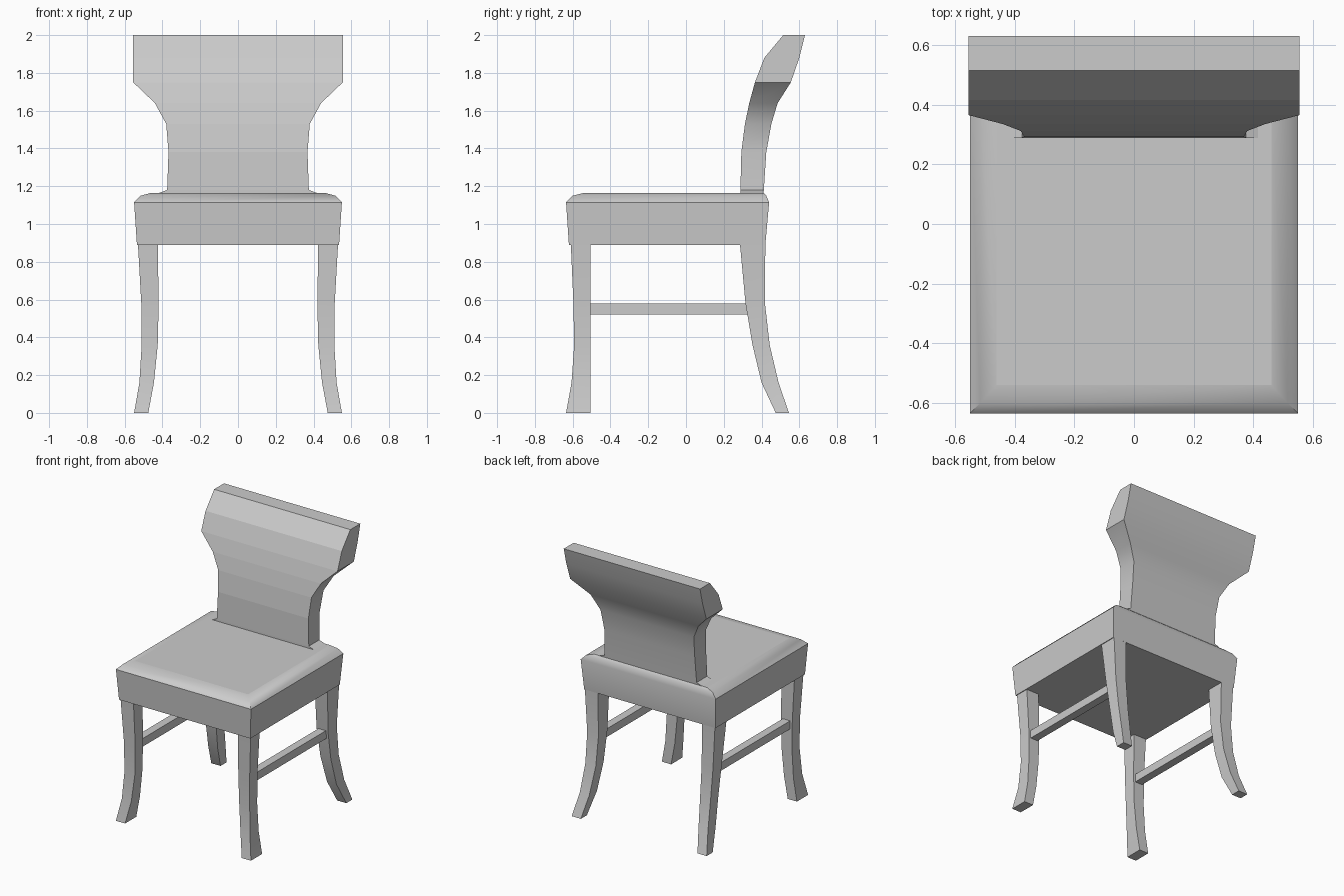
import bpy
import bmesh
import math

if "Cube" in bpy.data.objects:
    bpy.data.objects.remove(bpy.data.objects["Cube"])


def loft(name, rings, angle=35, mirror=False):
    """Join rectangular rings (z, x0, x1, front y, back y) into a closed solid."""
    bm = bmesh.new()
    loops = []
    for z, x0, x1, y0, y1 in rings:
        corners = ((x0, y0), (x1, y0), (x1, y1), (x0, y1))
        loops.append([bm.verts.new((x, y, z)) for x, y in corners])
    for a, b in zip(loops, loops[1:]):
        for i in range(4):
            j = (i + 1) % 4
            bm.faces.new((a[i], a[j], b[j], b[i]))
    bm.faces.new(loops[0][::-1])
    bm.faces.new(loops[-1])
    bmesh.ops.recalc_face_normals(bm, faces=bm.faces)
    mesh = bpy.data.meshes.new(name)
    bm.to_mesh(mesh)
    bm.free()
    obj = bpy.data.objects.new(name, mesh)
    bpy.context.collection.objects.link(obj)
    bpy.ops.object.select_all(action='DESELECT')
    obj.select_set(True)
    bpy.context.view_layer.objects.active = obj
    bpy.ops.object.shade_smooth_by_angle(angle=math.radians(angle))
    if mirror:
        obj.modifiers.new("mirror", 'MIRROR')
    return obj


# Seat: tapered block with a rounded, cushioned top
seat = loft("seat", [
    (0.89, -0.535, 0.535, -0.62, 0.42),
    (1.115, -0.55, 0.55, -0.635, 0.44),
    (1.15, -0.515, 0.515, -0.60, 0.425),
    (1.165, -0.46, 0.46, -0.54, 0.41),
])
for p in seat.data.polygons:
    if abs(p.normal.z) > 0.99:
        p.use_smooth = False

# Backrest: waisted slab that curls backwards (z, half width, front y, back y)
back_profile = [
    (1.16, 0.43, 0.288, 0.41),
    (1.18, 0.375, 0.288, 0.412),
    (1.38, 0.368, 0.293, 0.425),
    (1.53, 0.38, 0.312, 0.452),
    (1.64, 0.44, 0.335, 0.485),
    (1.75, 0.555, 0.365, 0.555),
    (1.88, 0.555, 0.415, 0.60),
    (2.00, 0.555, 0.515, 0.63),
]
backrest = loft("backrest", [(z, -w, w, f, b) for z, w, f, b in back_profile])
for p in backrest.data.polygons:
    if p.normal.y < -0.5:
        p.use_smooth = False

# Legs: both pairs share the sideways flare (z, inner x, outer x)
flare = [
    (0.00, 0.475, 0.55),
    (0.16, 0.445, 0.522),
    (0.36, 0.425, 0.51),
    (0.58, 0.42, 0.512),
    (0.90, 0.425, 0.53),
]
front_y = [(-0.635, -0.505), (-0.606, -0.505), (-0.592, -0.505),
           (-0.596, -0.505), (-0.61, -0.505)]
rear_y = [(0.475, 0.545), (0.40, 0.49), (0.352, 0.443),
          (0.315, 0.418), (0.285, 0.42)]
for name, depths in (("front_leg", front_y), ("rear_leg", rear_y)):
    loft(name, [f + d for f, d in zip(flare, depths)], mirror=True)

# Side stretchers between front and rear legs
loft("side_stretcher", [
    (0.52, 0.435, 0.495, -0.51, 0.335),
    (0.58, 0.435, 0.495, -0.51, 0.325),
], mirror=True)
